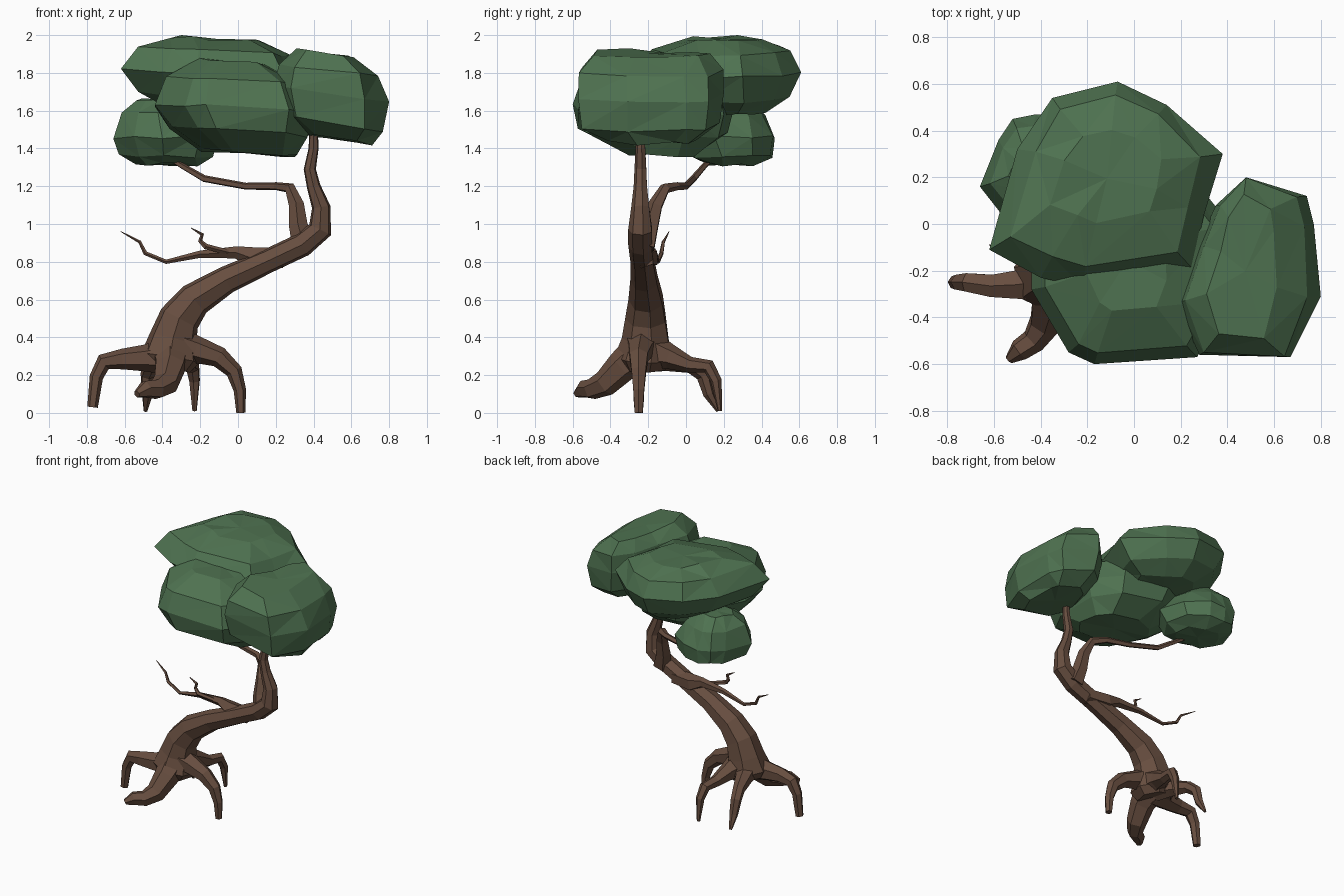
import bpy, bmesh, math, random
from mathutils import Vector

random.seed(4)


def material(name, rgb):
    m = bpy.data.materials.new(name)
    m.diffuse_color = (*rgb, 1)
    return m


BARK = material("brown bark", (0.135, 0.075, 0.050))
LEAF = material("green leaves", (0.078, 0.170, 0.082))


def finish(name, bm, mat):
    bmesh.ops.recalc_face_normals(bm, faces=bm.faces)
    me = bpy.data.meshes.new(name)
    bm.to_mesh(me)
    bm.free()
    me.materials.append(mat)
    ob = bpy.data.objects.new(name, me)
    bpy.context.collection.objects.link(ob)
    return ob


def skin(bm, rings):
    """Bridge a stack of equal vertex loops and cap both ends."""
    n = len(rings[0])
    for a, b in zip(rings, rings[1:]):
        for i in range(n):
            j = (i + 1) % n
            bm.faces.new((a[i], a[j], b[j], b[i]))
    bm.faces.new(rings[0][::-1])
    bm.faces.new(rings[-1])


def limb(name, path, sides=6):
    """Tapered faceted tube along (x, y, z, radius) points."""
    bm = bmesh.new()
    pts = [Vector(p[:3]) for p in path]
    rings, u = [], None
    for k, p in enumerate(pts):
        before = (p - pts[k - 1]).normalized() if k else Vector()
        after = (pts[k + 1] - p).normalized() if k < len(pts) - 1 else Vector()
        t = (before + after).normalized()
        if u is None:
            u = Vector((0, 1, 0)) if abs(t.y) < 0.7 else Vector((1, 0, 0))
        u = (u - t * u.dot(t)).normalized()
        v = t.cross(u)
        ring = []
        for i in range(sides):
            a = 2 * math.pi * (i + 0.5) / sides
            q = p + (u * math.cos(a) + v * math.sin(a)) * path[k][3]
            q.z = max(q.z, 0)
            ring.append(bm.verts.new(q))
        rings.append(ring)
    skin(bm, rings)
    return finish(name, bm, BARK)


def leaf_clump(name, outline, levels, tilt=(0, 0), jitter=0.010):
    """Faceted clump: plan outline at each (z, x scale, y scale, x shift, y shift) level."""
    bm = bmesh.new()
    cx = sum(p[0] for p in outline) / len(outline)
    cy = sum(p[1] for p in outline) / len(outline)
    rings = []
    for z, sx, sy, ox, oy in levels:
        ring = []
        for x, y in outline:
            k = 0 if sx == 1 else jitter
            dx = (x - cx) * sx + ox + random.uniform(-k, k)
            dy = (y - cy) * sy + oy + random.uniform(-k, k)
            dz = tilt[0] * dx + tilt[1] * dy + random.uniform(-jitter, jitter)
            ring.append(bm.verts.new((cx + dx, cy + dy, min(z + dz, 2.0))))
        rings.append(ring)
    skin(bm, rings)
    bmesh.ops.poke(bm, faces=[f for f in bm.faces if len(f.verts) > 4])
    bmesh.ops.triangulate(bm, faces=[f for f in bm.faces if len(f.verts) > 3])
    return finish(name, bm, LEAF)


# leaning trunk
limb("trunk", [(-0.37, -0.22, 0.235, 0.12), (-0.36, -0.22, 0.29, 0.16), (-0.345, -0.21, 0.39, 0.13),
               (-0.31, -0.21, 0.50, 0.112), (-0.23, -0.21, 0.60, 0.095), (-0.06, -0.22, 0.705, 0.075),
               (0.16, -0.23, 0.805, 0.065), (0.34, -0.24, 0.89, 0.066), (0.435, -0.24, 0.97, 0.066),
               (0.44, -0.24, 1.09, 0.050), (0.40, -0.24, 1.20, 0.037), (0.38, -0.24, 1.29, 0.033),
               (0.40, -0.24, 1.40, 0.027), (0.40, -0.25, 1.56, 0.022)], 7)

# branches
limb("upper_branch", [(0.35, -0.22, 0.88, 0.065), (0.32, -0.19, 0.99, 0.052), (0.31, -0.16, 1.10, 0.042),
                      (0.275, -0.11, 1.19, 0.03), (0.20, -0.05, 1.20, 0.022), (0.04, 0.00, 1.20, 0.019),
                      (-0.18, 0.04, 1.24, 0.019), (-0.30, 0.10, 1.31, 0.016), (-0.40, 0.16, 1.37, 0.012)], 5)
limb("lower_branch", [(0.24, -0.22, 0.82, 0.055), (0.08, -0.20, 0.82, 0.06), (-0.01, -0.19, 0.85, 0.034),
                      (-0.20, -0.17, 0.84, 0.020), (-0.38, -0.15, 0.80, 0.012), (-0.49, -0.13, 0.845, 0.012),
                      (-0.52, -0.12, 0.905, 0.009), (-0.62, -0.09, 0.96, 0.002)], 5)
limb("twig", [(-0.05, -0.20, 0.85, 0.015), (-0.17, -0.23, 0.88, 0.016), (-0.20, -0.22, 0.91, 0.012),
              (-0.19, -0.22, 0.945, 0.011), (-0.25, -0.22, 0.98, 0.002)], 5)

# arched roots
ROOTS = {
    "left_root": [(-0.36, -0.24, 0.30, 0.10), (-0.50, -0.26, 0.29, 0.07), (-0.61, -0.265, 0.285, 0.055),
                  (-0.71, -0.25, 0.27, 0.045), (-0.75, -0.25, 0.19, 0.036), (-0.77, -0.25, 0.03, 0.028)],
    "right_root": [(-0.33, -0.23, 0.36, 0.10), (-0.22, -0.24, 0.335, 0.072), (-0.10, -0.25, 0.295, 0.055),
                   (-0.02, -0.25, 0.22, 0.044), (0.01, -0.25, 0.12, 0.033), (0.015, -0.25, 0.0, 0.024)],
    "front_root": [(-0.36, -0.24, 0.32, 0.11), (-0.36, -0.34, 0.245, 0.085), (-0.385, -0.43, 0.155, 0.07),
                   (-0.43, -0.50, 0.125, 0.055), (-0.49, -0.54, 0.125, 0.048), (-0.535, -0.58, 0.10, 0.02)],
    "back_root": [(-0.33, -0.20, 0.33, 0.11), (-0.29, -0.08, 0.295, 0.065), (-0.26, 0.02, 0.255, 0.042),
                  (-0.24, 0.12, 0.245, 0.038), (-0.23, 0.16, 0.17, 0.03), (-0.23, 0.18, 0.01, 0.012)],
    "back_left_root": [(-0.37, -0.20, 0.31, 0.10), (-0.42, -0.09, 0.28, 0.06), (-0.46, 0.03, 0.25, 0.042),
                       (-0.48, 0.09, 0.20, 0.038), (-0.48, 0.12, 0.10, 0.03), (-0.49, 0.17, 0.01, 0.010)],
}
for root_name, root_path in ROOTS.items():
    limb(root_name, root_path)

# foliage clumps
leaf_clump("top_foliage",
           [(-0.62, -0.11), (-0.50, 0.32), (-0.35, 0.54), (-0.07, 0.61), (0.14, 0.51),
            (0.38, 0.30), (0.30, 0.04), (0.25, -0.19), (-0.22, -0.27), (-0.40, -0.23)],
           [(1.59, 0.50, 0.50, 0.02, 0.04), (1.67, 0.82, 0.80, 0, 0.03), (1.80, 1, 1, 0, 0),
            (1.92, 0.82, 0.84, 0, 0.02), (1.98, 0.48, 0.45, 0, 0.05)], (-0.06, 0.02))
leaf_clump("front_foliage",
           [(-0.44, -0.28), (-0.28, -0.55), (-0.17, -0.60), (0.27, -0.57), (0.40, -0.35),
            (0.41, 0.00), (0.25, 0.20), (-0.10, 0.25), (-0.35, 0.12), (-0.44, -0.08)],
           [(1.385, 0.58, 0.45, 0.09, 0.05), (1.49, 0.86, 0.92, 0.03, 0), (1.61, 1, 1, 0, 0),
            (1.76, 0.84, 0.90, 0, 0), (1.86, 0.42, 0.50, 0, 0.03)], (-0.06, -0.02))
leaf_clump("right_foliage",
           [(0.18, -0.34), (0.28, -0.56), (0.67, -0.57), (0.80, -0.31), (0.77, 0.00),
            (0.74, 0.12), (0.48, 0.20), (0.35, 0.08), (0.27, -0.10)],
           [(1.45, 0.58, 0.62, 0.03, 0), (1.53, 0.88, 0.96, 0.01, 0), (1.68, 1, 1, 0, 0),
            (1.81, 0.86, 0.97, -0.01, 0), (1.895, 0.48, 0.78, -0.03, 0)], (-0.14, 0))
leaf_clump("left_foliage",
           [(-0.66, 0.16), (-0.55, 0.02), (-0.40, -0.05), (-0.20, 0.00), (-0.10, 0.15),
            (-0.15, 0.35), (-0.30, 0.46), (-0.42, 0.47), (-0.52, 0.45), (-0.58, 0.36)],
           [(1.315, 0.58, 0.50, 0, 0), (1.36, 0.86, 0.86, 0, 0.02), (1.46, 1, 1, 0, 0),
            (1.58, 0.75, 0.78, -0.02, 0), (1.66, 0.42, 0.42, -0.03, 0)])
